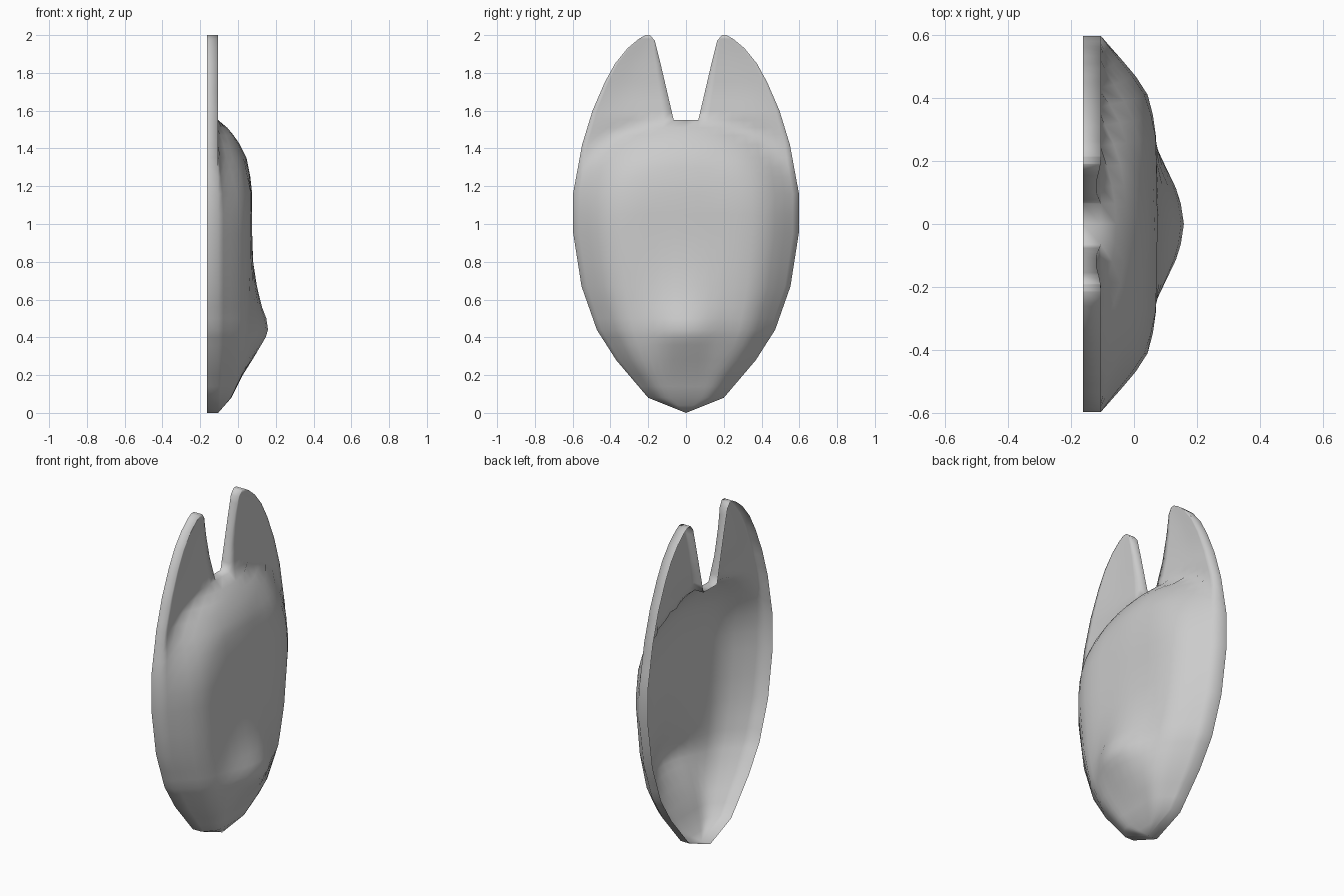
import bpy, bmesh

cube = bpy.data.objects.get("Cube")
if cube:
    bpy.data.objects.remove(cube)


def lerp_table(table, v):
    """Piecewise linear lookup in a list of (key, value) pairs."""
    if v <= table[0][0]:
        return table[0][1]
    for (a, fa), (b, fb) in zip(table, table[1:]):
        if v <= b:
            return fa + (fb - fa) * (v - a) / (b - a)
    return table[-1][1]


BACK, RIM, NOTCH = -0.163, -0.105, 1.55

# Half width of the outline by height, and the inner edge of the ears
OUTER = [(0, 0), (0.08, 0.2), (0.28, 0.37), (0.44, 0.472), (0.67, 0.553),
         (0.95, 0.597), (1.16, 0.598), (1.42, 0.55), (1.6, 0.495),
         (1.75, 0.43), (1.85, 0.375), (1.93, 0.31), (1.98, 0.25), (2, 0.215)]
INNER = [(NOTCH, 0.065), (1.7, 0.1), (1.85, 0.135), (1.97, 0.165), (2, 0.19)]

# Depth of the face by height, the nose bump, and the rounding to the sides
DEPTH = [(0, RIM), (0.08, -0.035), (0.2, 0.025), (0.3, 0.058), (0.45, 0.075),
         (1.2, 0.075), (1.35, 0.045), (1.43, 0.005), (1.5, -0.045),
         (NOTCH, RIM), (1.7, -0.12), (1.85, -0.12), (2, -0.11)]
NOSE = [(0.2, 0), (0.3, 0.03), (0.4, 0.077), (0.45, 0.087), (0.5, 0.075),
        (0.56, 0.052), (0.72, 0.013), (0.85, 0)]
NOSE_SIDE = [(0, 1), (0.09, 0.86), (0.25, 0)]
ROUNDING = [(0, 1), (0.5, 0.97), (0.67, 0.86), (0.77, 0.66), (0.87, 0.38), (1, 0)]

ROWS = sorted({z for z, _ in OUTER + INNER}
              | {0.04, 0.14, 0.2, 0.36, 0.4, 0.5, 0.56, 0.8, 1.05, 1.25,
                 1.3, 1.35, 1.47, 1.51, 1.65})
STEPS = [0, 0.12, 0.26, 0.4, 0.53, 0.65, 0.76, 0.86, 0.94, 1]


def depth(y, z):
    y = abs(y)
    u = y / max(lerp_table(OUTER, z), 0.001)
    drop = 0.7 * y * y * min(max((z - 0.9) / 0.3, 0), 1)   # brow arcs down at the sides
    base = lerp_table(DEPTH, min(z + drop, 2) if z < NOTCH else max(z, NOTCH))
    if z < NOTCH and z + drop > NOTCH:
        base = -0.112
    base = RIM + (base - RIM) * lerp_table(ROUNDING, min(u, 1))
    return base + lerp_table(NOSE, z) * lerp_table(NOSE_SIDE, y)


def row_positions(z):
    b = lerp_table(OUTER, z)
    a = min(lerp_table(INNER, z), 0.2 * b) if z < NOTCH else lerp_table(INNER, z)
    side = [a + (b - a) * t for t in STEPS]
    return [-y for y in reversed(side)] + [0] + side


# Curved front of the mask
bm = bmesh.new()
grid = [[bm.verts.new((depth(y, z), y, z)) for y in row_positions(z)] for z in ROWS]
middle = len(STEPS)
for z, low, high in zip(ROWS[1:], grid, grid[1:]):
    for i in range(len(low) - 1):
        if z > NOTCH and i in (middle - 1, middle):
            continue        # open notch between the ears
        bm.faces.new((low[i], low[i + 1], high[i + 1], high[i]))
bmesh.ops.remove_doubles(bm, verts=bm.verts[:], dist=0.0005)
bmesh.ops.delete(bm, geom=[v for v in bm.verts if not v.link_faces], context='VERTS')

# Rim wall running straight back, leaving the back open
edges = [e for e in bm.edges if e.is_boundary]
wall = bmesh.ops.extrude_edge_only(bm, edges=edges)
for v in wall["geom"]:
    if isinstance(v, bmesh.types.BMVert):
        v.co.x = BACK
bmesh.ops.recalc_face_normals(bm, faces=bm.faces[:])
bm.normal_update()
if sum(f.normal.x * f.calc_area() for f in bm.faces) < 0:
    bmesh.ops.reverse_faces(bm, faces=bm.faces[:])

mesh = bpy.data.meshes.new("mask_shell")
bm.to_mesh(mesh)
bm.free()
mesh.polygons.foreach_set("use_smooth", [True] * len(mesh.polygons))

# Plain light grey
grey = bpy.data.materials.new("light_grey")
grey.use_nodes = True
colour = (0.6, 0.6, 0.6, 1)
grey.diffuse_color = colour
grey.node_tree.nodes["Principled BSDF"].inputs["Base Color"].default_value = colour
mesh.materials.append(grey)

mask = bpy.data.objects.new("mask_shell", mesh)
bpy.context.collection.objects.link(mask)
